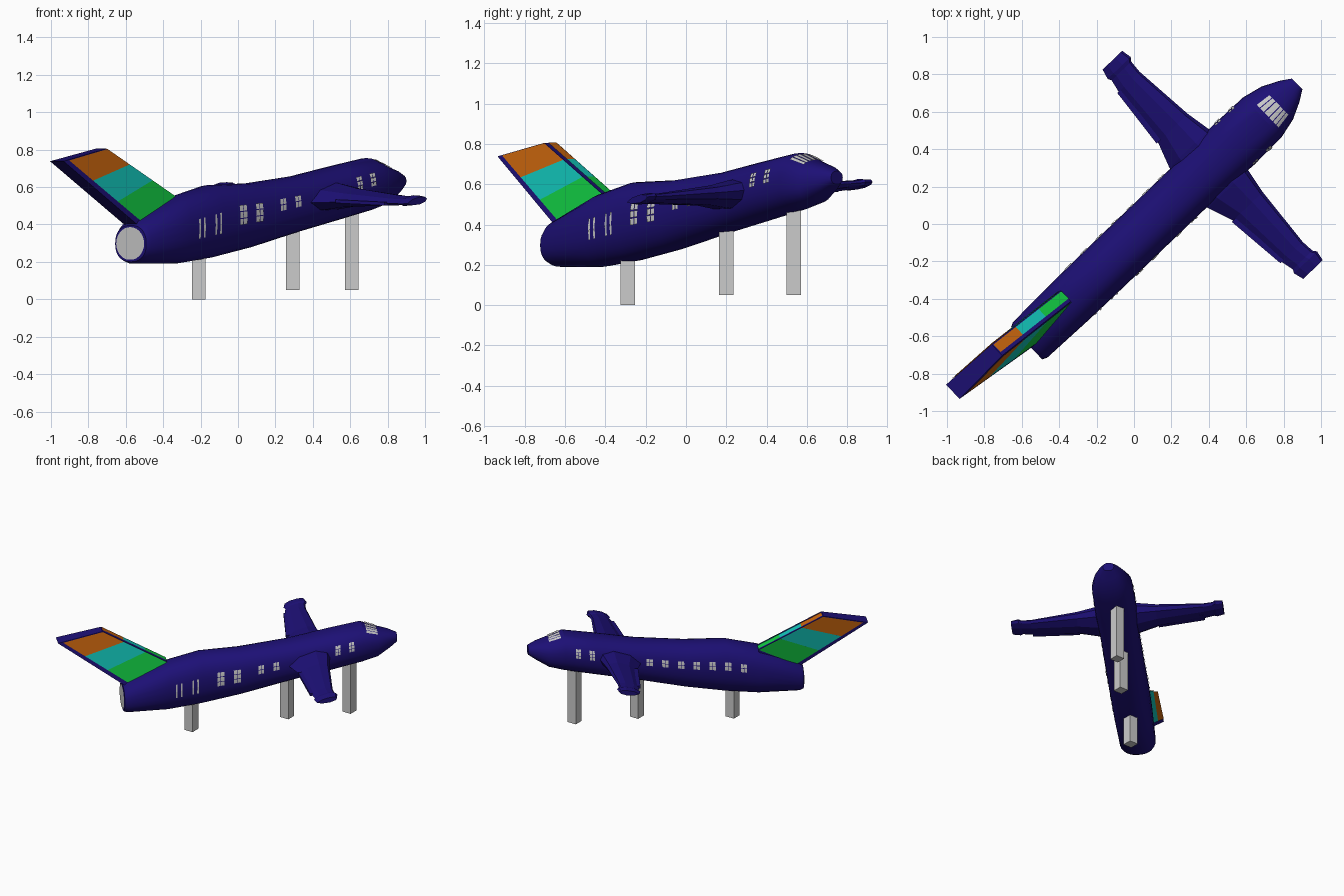
import bpy, bmesh, math
from mathutils import Vector

if "Cube" in bpy.data.objects:
    bpy.data.objects.remove(bpy.data.objects["Cube"])

D = Vector((0.722, 0.692))          # heading of the fuselage
N0 = -0.063                         # sideways position of the centreline


def W(s, n, z):
    """Along heading, sideways (left positive), height -> world."""
    return Vector((D.x * s - D.y * n, D.y * s + D.x * n, z))


def mat(name, r, g, b):
    m = bpy.data.materials.new(name)
    m.diffuse_color = (r, g, b, 1)
    m.use_nodes = True
    m.node_tree.nodes["Principled BSDF"].inputs["Base Color"].default_value = m.diffuse_color
    return m


NAVY = mat("navy", 0.012, 0.005, 0.18)
BANDS = [mat("green", 0.006, 0.58, 0.055), mat("cyan", 0.006, 0.55, 0.48),
         mat("orange", 0.58, 0.13, 0.004)]


def make(name, verts, faces, material=None, smooth=False, fix=True):
    me = bpy.data.meshes.new(name)
    me.from_pydata([tuple(v) for v in verts], [], faces)
    bm = bmesh.new()
    bm.from_mesh(me)
    if fix:
        bmesh.ops.recalc_face_normals(bm, faces=bm.faces)
    bm.to_mesh(me)
    bm.free()
    ob = bpy.data.objects.new(name, me)
    bpy.context.collection.objects.link(ob)
    if material:
        me.materials.append(material)
    if smooth:
        bpy.ops.object.select_all(action='DESELECT')
        ob.select_set(True)
        bpy.context.view_layer.objects.active = ob
        bpy.ops.object.shade_smooth_by_angle(angle=math.radians(28))
    return ob


def loft(name, rings, material=None, smooth=False):
    k = len(rings[0])
    verts = [v for r in rings for v in r]
    faces = [(i * k + j, i * k + (j + 1) % k, (i + 1) * k + (j + 1) % k, (i + 1) * k + j)
             for i in range(len(rings) - 1) for j in range(k)]
    faces += [tuple(range(k)), tuple(range(len(verts) - k, len(verts)))]
    return make(name, verts, faces, material, smooth)


# Fuselage stations: along, half width, bottom, top
ST = [(-0.855, 0.120, 0.20, 0.395), (-0.83, 0.132, 0.19, 0.42), (-0.53, 0.14, 0.19, 0.55),
      (-0.29, 0.142, 0.22, 0.61), (0.0, 0.142, 0.275, 0.62), (0.36, 0.142, 0.36, 0.66),
      (0.66, 0.152, 0.425, 0.715), (0.89, 0.148, 0.475, 0.755), (1.00, 0.122, 0.505, 0.715),
      (1.09, 0.078, 0.56, 0.69), (1.148, 0.04, 0.60, 0.665)]
P = 0.85


def station(s):
    for a, b in zip(ST, ST[1:]):
        if s <= b[0]:
            t = (s - a[0]) / (b[0] - a[0])
            return [a[i] + (b[i] - a[i]) * t for i in range(1, 4)]
    return ST[-1][1:]


def hull(s, a, off=0.0):
    hw, lo, hi = station(s)
    sp = lambda v: math.copysign(abs(v) ** P, v)
    return W(s, N0 + (hw + off) * sp(math.cos(a)),
             (lo + hi) / 2 + ((hi - lo) / 2 + off) * sp(math.sin(a)))


loft("fuselage", [[hull(st[0], 2 * math.pi * j / 28) for j in range(28)] for st in ST], NAVY, True)

# Rear bulkhead disc
disc = [W(-0.859, N0 + 0.108 * math.cos(a), max(0.212, 0.298 + 0.088 * math.sin(a)))
        for a in (2 * math.pi * j / 28 for j in range(28))]
make("rear_bulkhead", disc, [tuple(range(28))][::-1])


def panel(s0, s1, a0, a1, k=2):
    """Thin grid that follows the hull."""
    v = [hull(s0 + (s1 - s0) * i / k, a0 + (a1 - a0) * j / k, 0.005)
         for i in range(k + 1) for j in range(k + 1)]
    q = k + 1
    f = [(i * q + j, (i + 1) * q + j, (i + 1) * q + j + 1, i * q + j + 1)
         for i in range(k) for j in range(k)]
    return v, f


def window(name, side, s, width, f0, f1, cols, rows):
    """Split pane; f0, f1 are heights from -1 (keel) to 1 (roof)."""
    V, F = [], []
    for c in range(cols):
        for r in range(rows):
            sa = s - width / 2 + width * c / cols
            fa = f0 + (f1 - f0) * r / rows
            fb = fa + (f1 - f0) / rows * 0.86
            ang = [math.asin(math.copysign(abs(f) ** (1 / P), f)) for f in (fa, fb)]
            if side < 0:
                ang = [math.pi - a for a in ang]
            v, f = panel(sa, sa + width / cols * (0.86 if cols * rows > 2 else 0.35), *ang)
            F += [tuple(i + len(V) for i in q) for q in f]
            V += v
    # outward facing: left side winding is opposite to the right side
    ob = make(name, V, F, fix=False)
    want = Vector((-D.y, D.x, 0)) * side
    if ob.data.polygons[0].normal.dot(want) < 0:
        ob.data.flip_normals()


for i, s in enumerate((-0.45, -0.33)):
    window(f"right_door_line_{i}", -1, s, 0.07, -0.30, 0.36, 2, 1)
for i, s in enumerate((-0.155, -0.035)):
    window(f"right_large_window_{i}", -1, s, 0.055, -0.16, 0.42, 2, 3)
for i, s in enumerate((0.14, 0.25)):
    window(f"right_small_window_{i}", -1, s, 0.045, 0.02, 0.42, 2, 2)
for i in range(7):
    window(f"left_window_{i}", 1, -0.41 + 0.115 * i, 0.05, 0.08, 0.42, 2, 2)
for i, s in enumerate((0.70, 0.80)):
    for side, tag in ((1, "left"), (-1, "right")):
        window(f"{tag}_front_window_{i}", side, s, 0.04, 0.06, 0.55, 2, 3)

# Cockpit glazing strips over the roof
for i in range(6):
    a = math.pi / 2 - 0.42 + 0.19 * i
    v, f = panel(0.915, 1.0, a, a + 0.155)
    ob = make(f"cockpit_pane_{i}", v, f, fix=False)
    if ob.data.polygons[0].normal.z < 0:
        ob.data.flip_normals()

# Wings: sideways offset, trailing edge, leading edge, half thickness
WING = [(0.05, 0.33, 0.66, 0.075), (0.15, 0.345, 0.64, 0.07), (0.29, 0.395, 0.615, 0.048),
        (0.63, 0.43, 0.585, 0.024), (0.70, 0.445, 0.59, 0.022), (0.72, 0.435, 0.605, 0.026),
        (0.775, 0.45, 0.595, 0.02)]
SECT = [(0, 0.0), (0.25, 0.75), (0.65, 1), (0.93, 0.6), (1, 0),
        (0.93, -0.6), (0.65, -1), (0.25, -0.75)]
for side, tag, tip_z in ((1, "left", 0.595), (-1, "right", 0.52)):
    rings = []
    for n, te, le, h in WING:
        zc = 0.55 + (tip_z - 0.55) * (n / 0.775)
        rings.append([W(te + (le - te) * u, N0 + side * n,
                        zc + 0.18 * (te + (le - te) * u - 0.5) + h * t) for u, t in SECT])
    loft(f"{tag}_wing", rings, NAVY)
    # Flap set just proud of the trailing edge
    flap = []
    for n, te in ((0.29, 0.385), (0.63, 0.42)):
        zc = 0.55 + (tip_z - 0.55) * (n / 0.775) - 0.012
        flap.append([W(te + u, N0 + side * n, zc + t) for u, t in
                     ((0, -0.012), (0.08, -0.012), (0.08, 0.012), (0, 0.006))])
    loft(f"{tag}_flap", flap, NAVY)

# Fin corners: along, right face, left face, height
LB, LT = (-0.53, -0.065, 0.015, 0.55), (-0.995, -0.02, 0.062, 0.805)
TB, TT = (-0.835, -0.10, 0.0, 0.395), (-1.32, -0.03, 0.075, 0.738)


def ring(corners, drop=0.0):
    a, b = corners
    return [W(a[0], a[1], a[3] - drop), W(a[0], a[2], a[3] - drop),
            W(b[0], b[2], b[3] - drop), W(b[0], b[1], b[3] - drop)]


ROOT = (tuple(l + k * (l - t) for l, t in zip(LB, LT)) for k in (0.1,))
loft("tail_fin", [ring((LB, TB), 0.05), ring((LB, TB)), ring((LT, TT))], NAVY)

base, top = ring((LB, TB)), ring((LT, TT))
centre = sum(base + top, Vector()) / 8


def fin_band(name, i, j, u0, u1):
    """Three coloured bands on the fin face between edges i and j."""
    def pt(u, t):
        return base[i].lerp(base[j], u).lerp(top[i].lerp(top[j], u), t)
    for k, m in enumerate(BANDS):
        t0, t1 = k / 3, (k + 1) / 3 - (0.01 if k == 2 else 0)
        q = [pt(u0, t0), pt(u1, t0), pt(u1, t1), pt(u0, t1)]
        nrm = (q[1] - q[0]).cross(q[3] - q[0]).normalized()
        if nrm.dot(q[0] - centre) < 0:
            nrm, q = -nrm, q[::-1]
        make(f"{name}_{k}", [v + nrm * 0.005 for v in q], [(0, 1, 2, 3)], m, fix=False)


fin_band("fin_right_band", 0, 3, 0.0, 0.90)
fin_band("fin_left_band", 1, 2, 0.0, 0.90)
fin_band("fin_front_band", 0, 1, 0.24, 0.92)

# Square support posts
for name, x, y, z0, z1 in (("rear_post", -0.21, -0.288, 0, 0.28),
                           ("middle_post", 0.293, 0.2, 0.05, 0.42),
                           ("front_post", 0.608, 0.535, 0.05, 0.52)):
    h = 0.036
    sq = [(-h, -h), (h, -h), (h, h), (-h, h)]
    loft(name, [[Vector((x + a, y + b, z)) for a, b in sq] for z in (z0, z1)])
